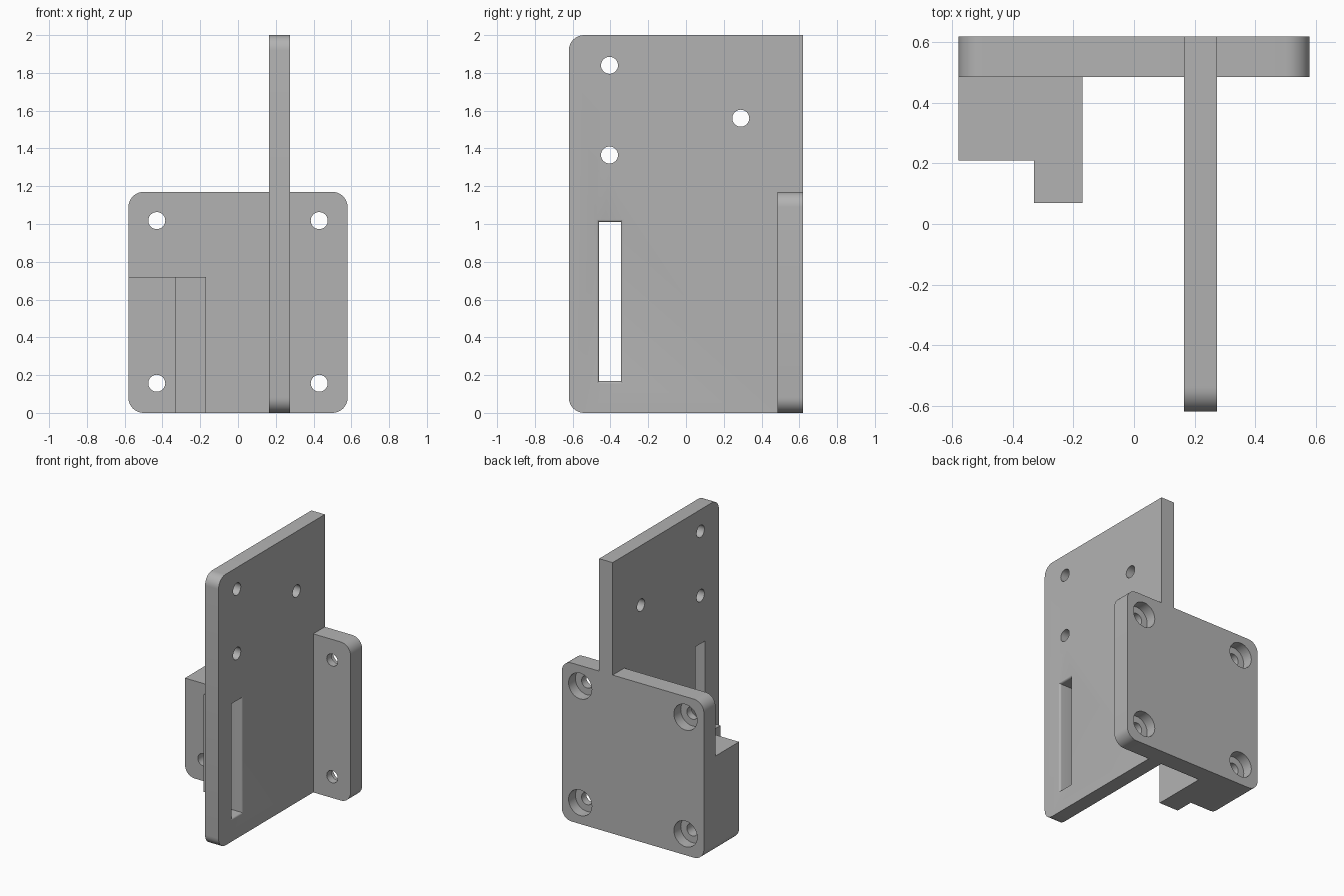
import bpy, bmesh
from math import sin, cos, pi

if "Cube" in bpy.data.objects:
    bpy.data.objects.remove(bpy.data.objects["Cube"], do_unlink=True)

grey = bpy.data.materials.new("plain grey")
grey.use_nodes = True
grey.diffuse_color = (0.45, 0.45, 0.45, 1)
grey.node_tree.nodes["Principled BSDF"].inputs["Base Color"].default_value = (0.45, 0.45, 0.45, 1)


def rect(a0, a1, b0, b1, radii=(0, 0, 0, 0)):
    """Rectangle outline; radii run counter-clockwise from the low corner."""
    points = []
    corners = [(a0, b0, 1, 1), (a1, b0, -1, 1), (a1, b1, -1, -1), (a0, b1, 1, -1)]
    for i, ((a, b, sa, sb), r) in enumerate(zip(corners, radii)):
        if r == 0:
            points.append((a, b))
            continue
        for k in range(9):
            t = pi + i * pi / 2 + k * pi / 16
            points.append((a + sa * r + r * cos(t), b + sb * r + r * sin(t)))
    return points


def circle(a, b, r, n=32):
    return [(a + r * cos(2 * pi * k / n), b + r * sin(2 * pi * k / n)) for k in range(n)]


def loft(name, axis, layers):
    """Solid through (position, outline) layers stacked along x or y."""
    bm = bmesh.new()
    rings = []
    for t, outline in layers:
        rings.append([bm.verts.new((t, a, b) if axis == "x" else (a, t, b)) for a, b in outline])
    n = len(rings[0])
    bm.faces.new(rings[0])
    bm.faces.new(rings[-1])
    for low, high in zip(rings, rings[1:]):
        for i in range(n):
            j = (i + 1) % n
            bm.faces.new((low[i], low[j], high[j], high[i]))
    bmesh.ops.recalc_face_normals(bm, faces=bm.faces)
    mesh = bpy.data.meshes.new(name)
    bm.to_mesh(mesh)
    bm.free()
    mesh.materials.append(grey)
    obj = bpy.data.objects.new(name, mesh)
    bpy.context.collection.objects.link(obj)
    return obj


def prism(name, axis, lo, hi, outline):
    return loft(name, axis, [(lo, outline), (hi, outline)])


def combine(target, tool, operation):
    mod = target.modifiers.new(operation, "BOOLEAN")
    mod.operation = operation
    mod.solver = "EXACT"
    mod.object = tool
    bpy.context.view_layer.objects.active = target
    bpy.ops.object.modifier_apply(modifier=mod.name)
    bpy.data.objects.remove(tool, do_unlink=True)


R = 0.08
BACK, WALL = 0.62, 0.485
SIDE = 0.58

# Mounting plate with four rounded corners
bracket = prism("mounting_bracket", "y", WALL, BACK, rect(-SIDE, SIDE, 0, 1.17, (R, R, R, R)))

# Upright panel, rounded along its front edge
panel = prism("upright_panel", "x", 0.165, 0.275, rect(-0.62, BACK, 0, 2, (R, 0, 0, R)))
combine(bracket, panel, "UNION")

# Stepped corner block
block = prism("corner_block", "y", 0.21, 0.55, rect(-SIDE, -0.17, 0, 0.72, (R, 0, 0, 0)))
combine(bracket, block, "UNION")
step = prism("block_step", "y", 0.07, 0.4, rect(-0.33, -0.17, 0, 0.72))
combine(bracket, step, "UNION")

# Counterbored screw holes in the plate
for x in (-0.43, 0.43):
    for z in (0.157, 1.018):
        combine(bracket, prism("screw_hole", "y", 0, 0.7, circle(x, z, 0.045)), "DIFFERENCE")
        combine(bracket, prism("counterbore", "y", 0.54, 0.7, circle(x, z, 0.095)), "DIFFERENCE")

# Holes through the panel
for y, z in ((-0.405, 1.84), (-0.405, 1.365), (0.29, 1.56)):
    combine(bracket, prism("panel_hole", "x", 0.1, 0.35, circle(y, z, 0.045)), "DIFFERENCE")

# Slot with a rounded lip on the outer face
lip = 0.015


def slot_outline(g):
    return rect(-0.46 - g, -0.345 + g, 0.168 - g, 1.01 + g)


layers = [(0.1, slot_outline(0))]
for k in range(6):
    t = k * pi / 10
    layers.append((0.275 - lip + lip * sin(t), slot_outline(lip * (1 - cos(t)))))
layers.append((0.35, slot_outline(lip)))
combine(bracket, loft("slot", "x", layers), "DIFFERENCE")

# Smooth rounds, sharp edges
bpy.ops.object.select_all(action="DESELECT")
bracket.select_set(True)
bpy.context.view_layer.objects.active = bracket
bpy.ops.object.shade_smooth_by_angle(angle=pi / 6)
